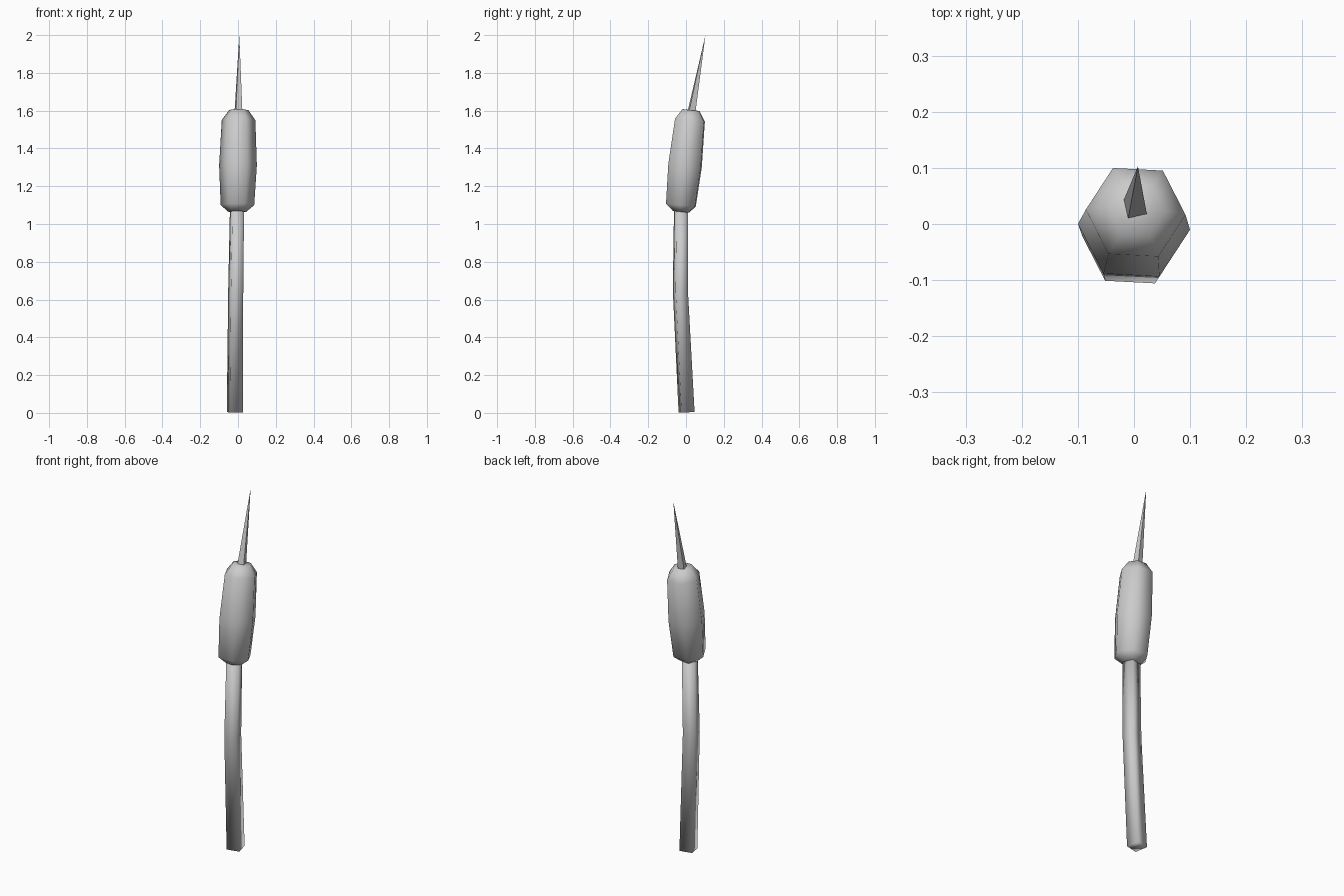
import bpy, bmesh
from math import cos, sin, pi, radians
from mathutils import Vector

cube = bpy.data.objects.get("Cube")
if cube:
    bpy.data.objects.remove(cube, do_unlink=True)

grey = bpy.data.materials.new("plain grey")
grey.use_nodes = True
color = (0.6, 0.6, 0.6, 1)
grey.diffuse_color = color
grey.node_tree.nodes["Principled BSDF"].inputs["Base Color"].default_value = color


def loft(name, rings, sides, turn, axis, tip=None, sharp=None):
    """Skin polygon rings (x, y, z, radius) lying square to the axis."""
    bm = bmesh.new()
    tilt = Vector((0, 0, 1)).rotation_difference(Vector(axis))
    loops = []
    for x, y, z, r in rings:
        loop = []
        for i in range(sides):
            a = radians(turn) + 2 * pi * i / sides
            offset = tilt @ Vector((r * cos(a), r * sin(a), 0))
            loop.append(bm.verts.new(Vector((x, y, z)) + offset))
        loops.append(loop)
    for low, high in zip(loops, loops[1:]):
        for i in range(sides):
            j = (i + 1) % sides
            bm.faces.new((low[i], low[j], high[j], high[i]))
    bm.faces.new(loops[0][::-1])
    if tip:
        point = bm.verts.new(tip)
        for i in range(sides):
            bm.faces.new((loops[-1][i], loops[-1][(i + 1) % sides], point))
    else:
        bm.faces.new(loops[-1])
    bmesh.ops.recalc_face_normals(bm, faces=bm.faces[:])
    mesh = bpy.data.meshes.new(name)
    bm.to_mesh(mesh)
    bm.free()
    mesh.materials.append(grey)
    obj = bpy.data.objects.new(name, mesh)
    bpy.context.collection.objects.link(obj)
    bpy.ops.object.select_all(action="DESELECT")
    obj.select_set(True)
    bpy.context.view_layer.objects.active = obj
    if sharp:
        bpy.ops.object.shade_smooth_by_angle(angle=radians(sharp))
    return obj


# Square stalk with a gentle bend
loft("stalk", [(-0.017, 0.003, 0.003, 0.050),
               (-0.012, -0.03, 0.65, 0.047),
               (-0.005, -0.026, 1.10, 0.044)],
     4, 58, (0.01, -0.05, 1), sharp=95)

# Six-sided seed head, leaning back
loft("seed_head", [(-0.004, -0.027, 1.065, 0.048),
                   (-0.003, -0.027, 1.10, 0.089),
                   (0, -0.005, 1.31, 0.1),
                   (0.003, 0.021, 1.55, 0.089),
                   (0.004, 0.026, 1.603, 0.051)],
     6, -3, (0.01, 0.11, 1), sharp=95)

# Thin pointed spike
loft("spike", [(0.002, 0.025, 1.57, 0.026)],
     4, 58, (0.01, 0.19, 1), tip=(0.007, 0.103, 2.0), sharp=80)
